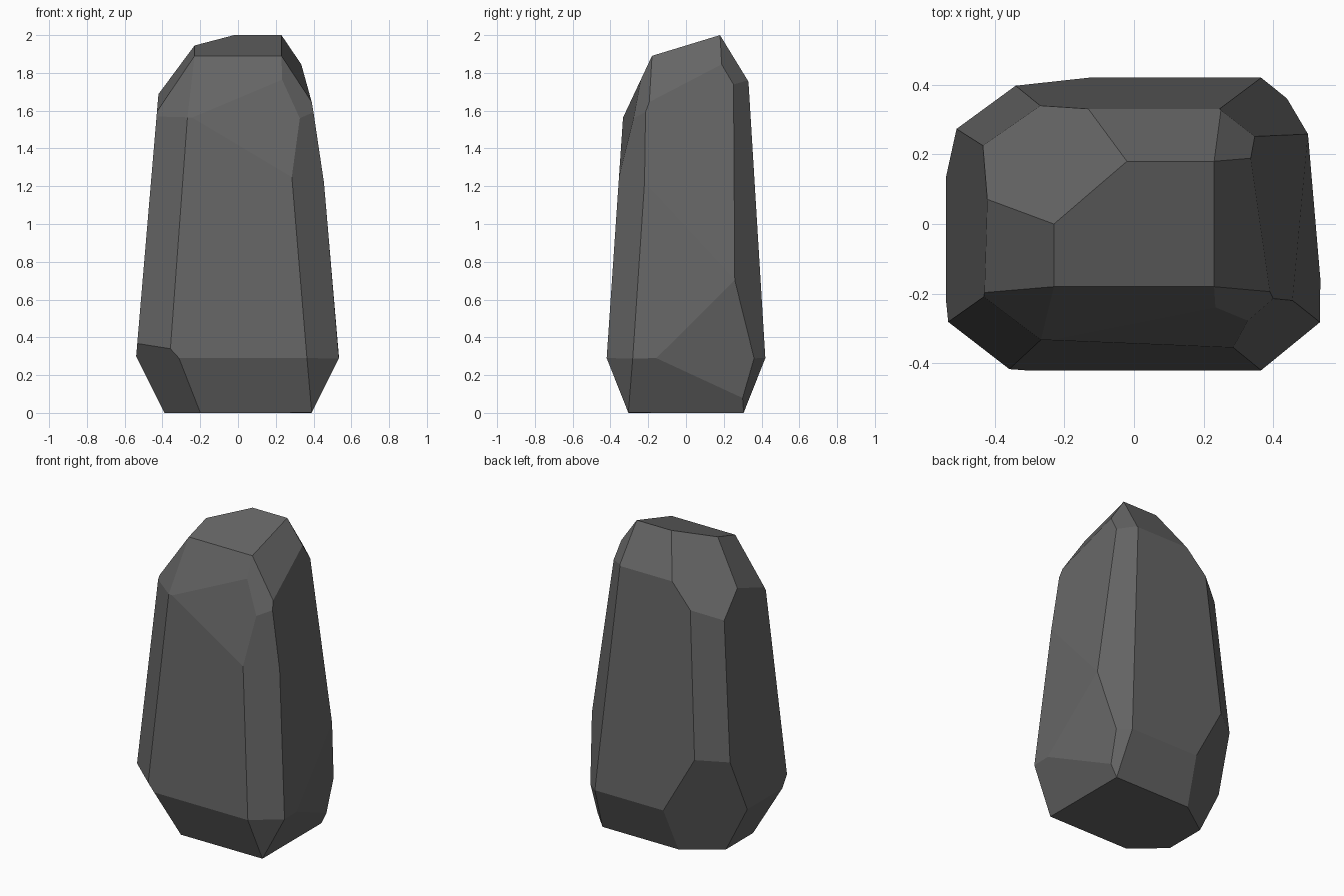
import bpy
import bmesh
from mathutils import Vector

# Remove the default cube only
default_cube = bpy.data.objects.get("Cube")
if default_cube:
    bpy.data.objects.remove(default_cube, do_unlink=True)

# Plain grey stone
stone = bpy.data.materials.new("stone_grey")
stone.use_nodes = True
grey = (0.13, 0.13, 0.13, 1)
stone.diffuse_color = grey
stone.node_tree.nodes["Principled BSDF"].inputs["Base Color"].default_value = grey

# Rough block that the facets are chiselled from
bm = bmesh.new()
bmesh.ops.create_cube(bm, size=4)
bmesh.ops.translate(bm, verts=bm.verts, vec=(0, 0, 2))


def chisel(point, normal):
    """Slice off everything beyond a plane and close the cut with one flat face."""
    result = bmesh.ops.bisect_plane(
        bm, geom=bm.verts[:] + bm.edges[:] + bm.faces[:], dist=0.0001,
        plane_co=Vector(point), plane_no=Vector(normal).normalized(),
        clear_outer=True)
    rim = [item for item in result["geom_cut"] if isinstance(item, bmesh.types.BMEdge)]
    open_rim = [edge for edge in rim if len(edge.link_faces) == 1]
    if open_rim:
        bmesh.ops.edgenet_fill(bm, edges=open_rim)


# Undercut base, the same on opposite sides
for side in (-1, 1):
    chisel(point=(0, side * .305, 0), normal=(0, side * .29, -.115))
    chisel(point=(side * .39, 0, 0), normal=(side * .29, 0, -.145))

# Tall walls: each is a point on the facet and the way it faces
walls = {
    "front wall": ((0, -.42, .29), (0, -1, .068)),
    "back wall": ((0, .42, .29), (0, 1, .061)),
    "left wall": ((-.54, 0, .29), (-1, 0, .085)),
    "lower right wall": ((.535, 0, .29), (1, 0, .086)),
    "upper right wall": ((.455, -.22, 1.22), (1, .067, .148)),
}

# Upright corner chamfers
corner_chamfers = {
    "front left corner": ((-.36, -.415, .34), (-.164, -.218, .027)),
    "front right corner": ((.365, -.42, .29), (.126, -.154, .021)),
    "back left corner": ((-.34, .4, .64), (-.127, .171, .02)),
    "back right corner": ((.365, .42, .29), (.197, .245, .031)),
}

# Chips knocked off the foot
foot_chips = {
    "front left chip": ((-.36, -.415, .34), (-.49, -.55, -.41)),
    "front right chip": ((.365, -.42, .29), (.39, -.48, -.156)),
    "back left chip": ((-.13, .42, .29), (-.083, .119, -.039)),
    "back right chip": ((.365, .42, .29), (.174, .218, -.071)),
    "right side chip": ((.53, -.13, .29), (.2, .037, -.02)),
}

# Sloped facets around the crown
crown_facets = {
    "tilted top": ((0, .18, 2), (0, -.305, 1)),
    "front slope": ((0, -.18, 1.89), (0, -.33, .155)),
    "front lower slope": ((.235, -.24, 1.76), (.025, -.252, .059)),
    "back slope": ((0, .18, 2), (0, .245, .15)),
    "left slope": ((-.23, 0, 1.945), (-1.46, -.305, 1)),
    "right slope": ((.23, .18, 2), (1.5, -.305, 1)),
    "front left bevel": ((-.23, -.18, 1.89), (-.4, -.54, .3)),
    "front right bevel": ((.23, -.18, 1.89), (.125, -.19, .093)),
    "back left bevel": ((-.23, 0, 1.945), (-.52, .45, .51)),
    "back right bevel": ((.23, .18, 2), (.2, .215, .148)),
}

for facet_group in (walls, corner_chamfers, foot_chips, crown_facets):
    for point, normal in facet_group.values():
        chisel(point, normal)

# Weld slivers and finish as a flat-shaded mesh
bmesh.ops.remove_doubles(bm, verts=bm.verts, dist=0.004)
bmesh.ops.recalc_face_normals(bm, faces=bm.faces)
mesh = bpy.data.meshes.new("standing_stone")
bm.to_mesh(mesh)
bm.free()
mesh.materials.append(stone)
standing_stone = bpy.data.objects.new("standing_stone", mesh)
bpy.context.scene.collection.objects.link(standing_stone)
